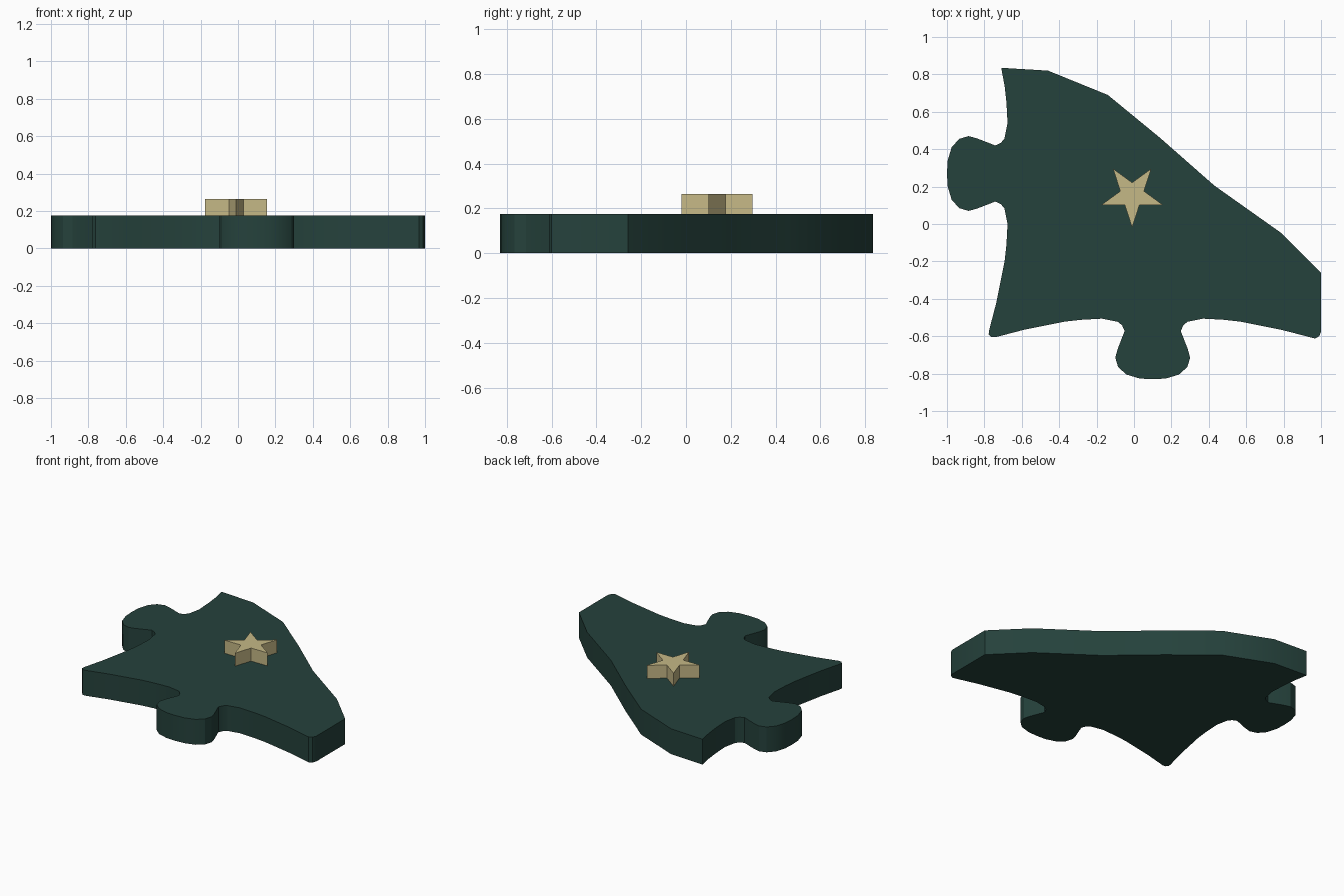
import bpy, bmesh, math

if "Cube" in bpy.data.objects:
    bpy.data.objects.remove(bpy.data.objects["Cube"])


def material(name, rgb):
    m = bpy.data.materials.new(name)
    m.diffuse_color = (*rgb, 1)
    m.use_nodes = True
    m.node_tree.nodes["Principled BSDF"].inputs["Base Color"].default_value = m.diffuse_color
    return m


def slab(name, outline, z0, z1, mat, angle):
    """Extrude a flat outline into a solid plate."""
    bm = bmesh.new()
    face = bm.faces.new([bm.verts.new((x, y, z0)) for x, y in outline])
    top = bmesh.ops.extrude_face_region(bm, geom=[face])["geom"]
    for v in top:
        if isinstance(v, bmesh.types.BMVert):
            v.co.z = z1
    bmesh.ops.recalc_face_normals(bm, faces=bm.faces)
    mesh = bpy.data.meshes.new(name)
    bm.to_mesh(mesh)
    bm.free()
    mesh.materials.append(mat)
    obj = bpy.data.objects.new(name, mesh)
    bpy.context.collection.objects.link(obj)
    bpy.ops.object.select_all(action="DESELECT")
    obj.select_set(True)
    bpy.context.view_layer.objects.active = obj
    bpy.ops.object.shade_smooth_by_angle(angle=math.radians(angle))
    return obj


green = material("dark green", (0.0185, 0.054, 0.045))
gold = material("pale gold", (0.56, 0.48, 0.24))

# Half of one puzzle edge: (distance from the knob centre, outward depth)
half_edge = [
    (0.0, 0.83), (0.07, 0.826), (0.14, 0.805), (0.185, 0.765), (0.20, 0.715),
    (0.188, 0.67), (0.15, 0.572), (0.163, 0.543), (0.185, 0.523), (0.27, 0.506),
    (0.38, 0.512), (0.47, 0.522), (0.565, 0.541), (0.69, 0.566), (0.84, 0.605),
]
mirrored = [(-t, d) for t, d in half_edge[1:]]
edge = half_edge[::-1] + mirrored

# Bottom edge runs right to left, left edge runs upward and is cut short
bottom = [(0.1 + t, -d) for t, d in edge]
left = [(-0.17 - d, 0.27 - t) for t, d in edge if t > -0.5]
right_corner = [(1.0, -0.26), (1.0, -0.575), (0.99, -0.6), (0.968, -0.612)]
left_corner = [(-0.762, -0.605), (-0.777, -0.59)]
broken_edge = [(-0.71, 0.835), (-0.46, 0.82), (-0.14, 0.69), (0.14, 0.46),
               (0.43, 0.205), (0.79, -0.05)]
slab("puzzle_piece", broken_edge + right_corner + bottom + left_corner + left,
     0, 0.175, green, 25)

# Raised five-pointed star, one point toward the front
star = []
for i in range(10):
    r = 0.174 if i % 2 == 0 else 0.0665
    a = -math.pi / 2 + i * math.pi / 5
    star.append((-0.01 + r * math.cos(a), 0.155 + r * math.sin(a)))
slab("star", star, 0.175, 0.265, gold, 25)
